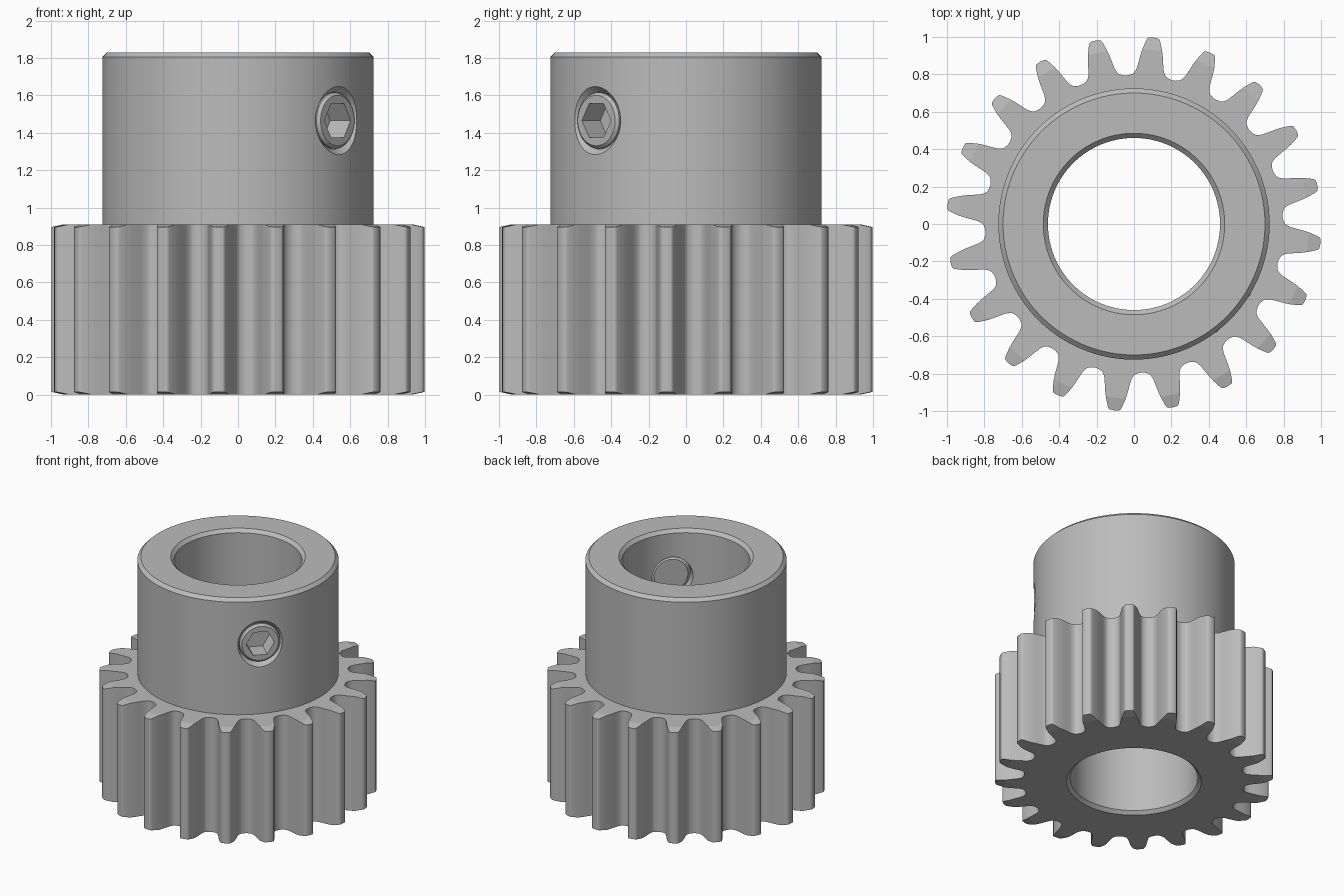
import bpy, bmesh, math
from mathutils import Matrix, Vector

if "Cube" in bpy.data.objects:
    bpy.data.objects.remove(bpy.data.objects["Cube"])

steel = bpy.data.materials.new("grey steel")
steel.diffuse_color = (0.5, 0.5, 0.5, 1)
steel.use_nodes = True
steel.node_tree.nodes["Principled BSDF"].inputs["Base Color"].default_value = steel.diffuse_color

TEETH, PHASE = 20, math.radians(12)
GEAR_TOP, HUB_TOP = 0.91, 1.83
BORE, HUB, BEVEL = 0.46, 0.725, 0.025
TIP_BEVEL_R = 0.935
SCREW_ANGLE, SCREW_Z = math.radians(-42), 1.465


def finish(obj, angle=35):
    """Smooth shading with crisp edges around flat horizontal faces."""
    me = obj.data
    bm = bmesh.new()
    bm.from_mesh(me)
    bm.normal_update()
    for e in bm.edges:
        if sum(abs(f.normal.z) > 0.9995 for f in e.link_faces) == 1:
            e.smooth = False
    bm.to_mesh(me)
    bm.free()
    bpy.ops.object.select_all(action='DESELECT')
    bpy.context.view_layer.objects.active = obj
    obj.select_set(True)
    bpy.ops.object.shade_smooth_by_angle(angle=math.radians(angle))


def loft(name, rings, closed=False):
    """Skin a stack of equal-length point rings; cap the ends unless closed."""
    bm = bmesh.new()
    rows = [[bm.verts.new(p) for p in ring] for ring in rings]
    n = len(rows[0])
    pairs = list(zip(rows, rows[1:])) + ([(rows[-1], rows[0])] if closed else [])
    for a, b in pairs:
        for i in range(n):
            j = (i + 1) % n
            bm.faces.new((a[i], a[j], b[j], b[i]))
    if not closed:
        bm.faces.new(rows[0])
        bm.faces.new(rows[-1])
    bmesh.ops.remove_doubles(bm, verts=bm.verts, dist=1e-5)
    bmesh.ops.recalc_face_normals(bm, faces=bm.faces)
    me = bpy.data.meshes.new(name)
    bm.to_mesh(me)
    bm.free()
    me.materials.append(steel)
    obj = bpy.data.objects.new(name, me)
    bpy.context.collection.objects.link(obj)
    return obj


def cut(obj, cutter):
    mod = obj.modifiers.new("cut", 'BOOLEAN')
    mod.operation, mod.solver, mod.object = 'DIFFERENCE', 'EXACT', cutter
    bpy.context.view_layer.objects.active = obj
    bpy.ops.object.modifier_apply(modifier=mod.name)
    bpy.data.objects.remove(cutter)


# Tooth outline: (radius, half width) from root to tip
flank = [(0.797, 0.11), (0.803, 0.092), (0.81, 0.084), (0.82, 0.078), (0.835, 0.072),
         (0.85, 0.069), (0.88, 0.064), (0.91, 0.059), (0.94, 0.052),
         (0.965, 0.044), (0.985, 0.037), (0.996, 0.031), (1.0, 0.024)]
half = [(r, math.asin(w / r)) for r, w in flank]
tooth = [(r, -a) for r, a in half] + [(1.002, 0)] + [(r, a) for r, a in reversed(half)]
tooth.append((0.795, math.pi / TEETH))
outline = [(r, a + PHASE + k * math.tau / TEETH) for k in range(TEETH) for r, a in tooth]


def circle(radius, z):
    return [(radius * math.cos(a), radius * math.sin(a), z) for _, a in outline]


def gear_ring(z, inward, limit=9):
    """Gear outline, with the tooth tips sloped towards the mid height."""
    pts = []
    for r, a in outline:
        r = min(r, limit)
        drop = max(0, r - TIP_BEVEL_R) * 0.22 * inward
        pts.append((r * math.cos(a), r * math.sin(a), z + drop))
    return pts


# Gear, hub and bore as one machined body
body = loft("pinion_body", [
    circle(BORE, BEVEL), circle(BORE + BEVEL, 0),
    gear_ring(0, 1, TIP_BEVEL_R), gear_ring(0, 1),
    gear_ring(GEAR_TOP, -1), gear_ring(GEAR_TOP, -1, TIP_BEVEL_R),
    circle(HUB, GEAR_TOP), circle(HUB, HUB_TOP - BEVEL),
    circle(HUB - BEVEL, HUB_TOP), circle(BORE + BEVEL, HUB_TOP),
    circle(BORE, HUB_TOP - BEVEL)], closed=True)

# Frame of the radial screw: its local z points outwards from the axis
radial = (Matrix.Translation((0, 0, SCREW_Z)) @ Matrix.Rotation(SCREW_ANGLE, 4, 'Z')
          @ Matrix.Rotation(math.pi / 2, 4, 'Y'))


def turned(name, profile, sides=48, start=0.0):
    """Turn a (radius, distance) profile about the screw axis."""
    return loft(name, [[radial @ Vector((r * math.cos(start + i * math.tau / sides),
                                         r * math.sin(start + i * math.tau / sides), d))
                        for i in range(sides)] for r, d in profile])


# Countersunk screw hole
cut(body, turned("hole_cutter", [(0.152, 0.25), (0.152, 0.692), (0.205, 0.75)]))
finish(body)

# Set screw with hexagonal socket
screw = turned("set_screw", [(0.125, 0.48), (0.15, 0.505), (0.15, 0.7), (0.135, 0.716)])
cut(screw, turned("socket_cutter", [(0.104, 0.57), (0.104, 0.8)], 6, math.pi / 6))
finish(screw, 30)
